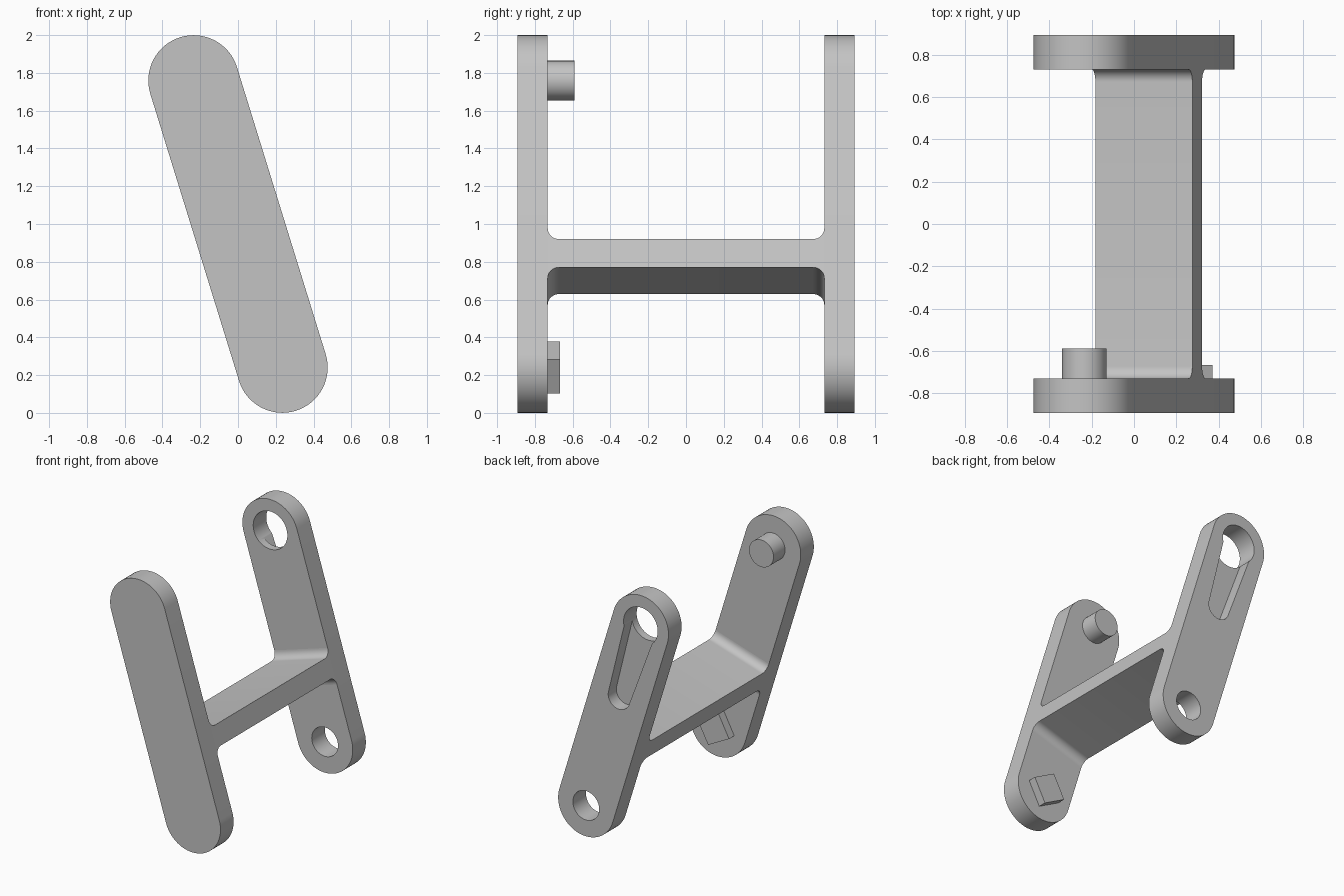
import bpy, bmesh, math

if "Cube" in bpy.data.objects:
    bpy.data.objects.remove(bpy.data.objects["Cube"], do_unlink=True)

# Dimensions in the tilted frame: u across the arm, v along the arm
TILT = math.atan2(0.47, 1.52)
REACH = 0.795            # arm centre to each end pivot
R = 0.24                 # arm half width
INNER, OUTER = 0.732, 0.893
BAR_V, BAR_H, FILLET = -0.236, 0.078, 0.06

grey = bpy.data.materials.new("plain grey")
grey.use_nodes = True
grey.diffuse_color = (0.55, 0.55, 0.55, 1)
grey.node_tree.nodes["Principled BSDF"].inputs["Base Color"].default_value = (0.55, 0.55, 0.55, 1)


def arc(cu, cv, r, start, end, steps):
    angles = [math.radians(start + (end - start) * i / steps) for i in range(steps + 1)]
    return [(cu + r * math.cos(a), cv + r * math.sin(a)) for a in angles]


def circle(v, r):
    return arc(0, v, r, 0, 360, 64)[:-1]


def capsule(top_v, top_r, low_v, low_r):
    return arc(0, top_v, top_r, 0, 180, 32) + arc(0, low_v, low_r, 180, 360, 32)


def prism(name, outline, start, end, across=False):
    """Extrude an outline along y, or a (y, v) outline across the arm width."""
    bm = bmesh.new()
    place = (lambda p, d: (d, p[0], p[1])) if across else (lambda p, d: (p[0], d, p[1]))
    near = [bm.verts.new(place(p, start)) for p in outline]
    far = [bm.verts.new(place(p, end)) for p in outline]
    bm.faces.new(near)
    bm.faces.new(far[::-1])
    for i in range(len(outline)):
        j = (i + 1) % len(outline)
        bm.faces.new((near[i], near[j], far[j], far[i]))
    bmesh.ops.recalc_face_normals(bm, faces=bm.faces)
    mesh = bpy.data.meshes.new(name)
    bm.to_mesh(mesh)
    bm.free()
    obj = bpy.data.objects.new(name, mesh)
    bpy.context.collection.objects.link(obj)
    obj.rotation_euler.y = -TILT
    obj.location.z = 1
    mesh.materials.append(grey)
    return obj


def activate(obj):
    bpy.ops.object.select_all(action="DESELECT")
    obj.select_set(True)
    bpy.context.view_layer.objects.active = obj


def cut(target, cutter):
    cutter.hide_render = True
    mod = target.modifiers.new("cut", "BOOLEAN")
    mod.operation = "DIFFERENCE"
    mod.solver = "EXACT"
    mod.object = cutter
    bpy.context.view_layer.update()
    activate(target)
    bpy.ops.object.modifier_apply(modifier=mod.name)
    bpy.data.objects.remove(cutter, do_unlink=True)


# Arms
arm_outline = capsule(REACH, R, -REACH, R)
front_arm = prism("front_arm", arm_outline, -OUTER, -INNER)
back_arm = prism("back_arm", arm_outline, INNER, OUTER)

# Holes through the back arm, and the tapered slot in its outer face
cut(back_arm, prism("upper_hole", circle(REACH, 0.147), INNER - 0.1, OUTER + 0.1))
cut(back_arm, prism("lower_hole", circle(-REACH, 0.113), INNER - 0.1, OUTER + 0.1))
cut(back_arm, prism("slot", capsule(REACH, 0.13, REACH - 0.63, 0.093), OUTER - 0.1, OUTER + 0.1))

# Crossbar, flaring into both arms with rounded fillets
edge, rise = INNER - FILLET, BAR_H + FILLET
upper = arc(edge, BAR_V + rise, FILLET, 360, 270, 10) + arc(-edge, BAR_V + rise, FILLET, 270, 180, 10)
lower = [(y, 2 * BAR_V - v) for y, v in reversed(upper)]
crossbar = prism("crossbar", upper + lower, -R, R, across=True)

# Round peg and diamond key on the inside of the front arm
peg = prism("round_peg", circle(REACH, 0.105), -INNER, -0.59)
key = prism("square_key", arc(0, -REACH, 0.144, 0, 270, 3), -INNER, -0.668)

for part in (front_arm, back_arm, crossbar, peg, key):
    activate(part)
    bpy.ops.object.shade_smooth_by_angle(angle=math.radians(30))
